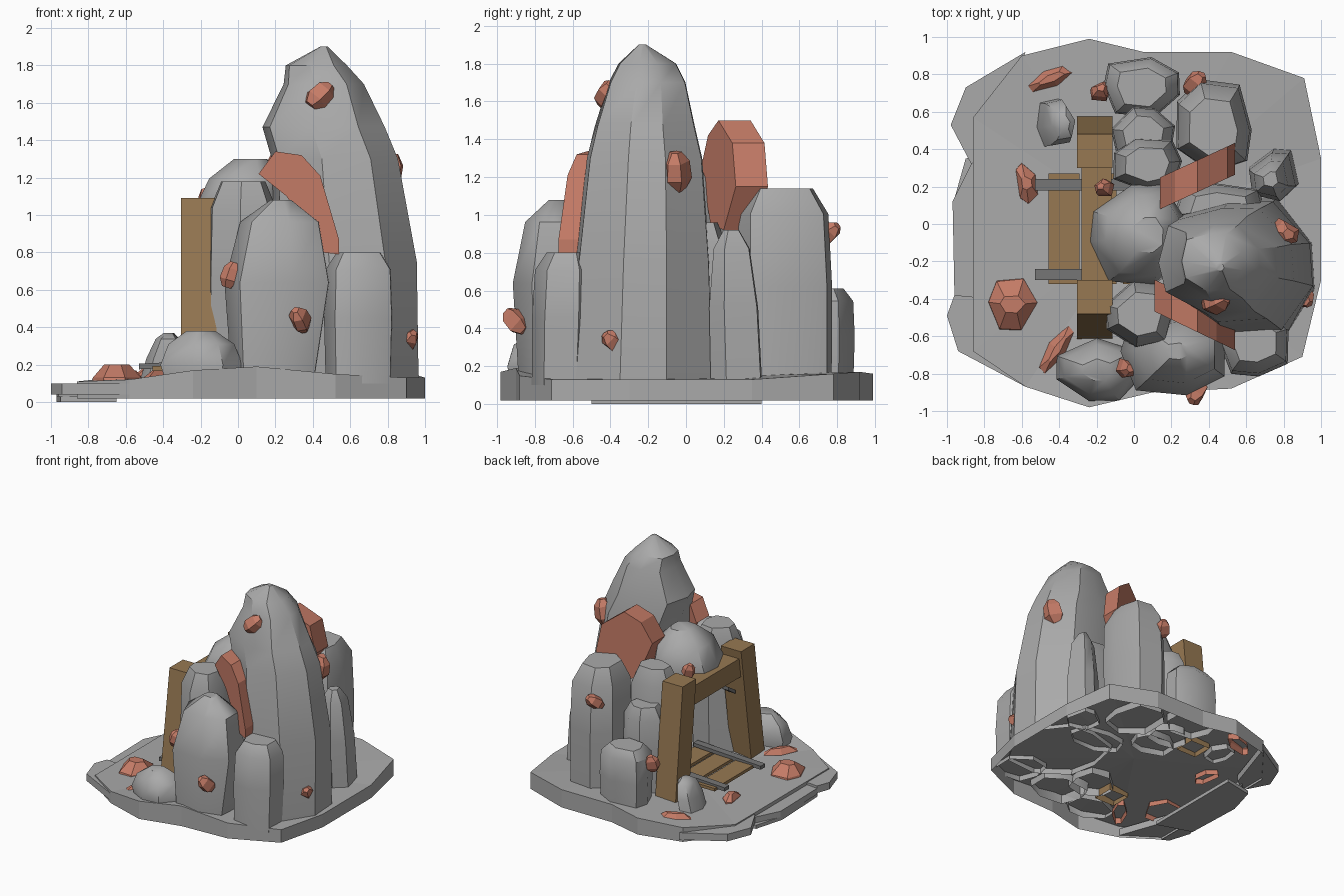
import bpy, bmesh, math, random
from mathutils import Vector

random.seed(11)
cube = bpy.data.objects.get("Cube")
if cube:
    bpy.data.objects.remove(cube, do_unlink=True)


def material(name, red, green, blue):
    mat = bpy.data.materials.new(name)
    mat.use_nodes = True
    colour = (red, green, blue, 1)
    mat.diffuse_color = colour
    mat.node_tree.nodes["Principled BSDF"].inputs["Base Color"].default_value = colour
    return mat


STONE = material("stone grey", .4, .4, .4)
IRON = material("rail grey", .18, .18, .18)
WOOD = material("timber brown", .31, .19, .085)
ORE = material("copper ore", .56, .2, .135)


def finish(name, bm, mat, smooth=None):
    bmesh.ops.recalc_face_normals(bm, faces=bm.faces)
    mesh = bpy.data.meshes.new(name)
    bm.to_mesh(mesh)
    bm.free()
    mesh.materials.append(mat)
    obj = bpy.data.objects.new(name, mesh)
    bpy.context.collection.objects.link(obj)
    if smooth:
        bpy.ops.object.select_all(action='DESELECT')
        obj.select_set(True)
        bpy.context.view_layer.objects.active = obj
        bpy.ops.object.shade_smooth_by_angle(angle=math.radians(smooth))
    return obj


def skin(bm, loops, bottom):
    """Join equal point loops with faces and cap the ends."""
    rows = [[bm.verts.new(p) for p in loop] for loop in loops]
    count = len(rows[0])
    for low, high in zip(rows, rows[1:]):
        for i in range(count):
            j = (i + 1) % count
            bm.faces.new((low[i], low[j], high[j], high[i]))
    bm.faces.new(rows[-1])
    if bottom:
        bm.faces.new(rows[0][::-1])


def loft(name, rings, mat, sides, bottom=False, smooth=None):
    """Boxy rings given as (centre x, centre y, radius x, radius y, z)."""
    bm = bmesh.new()
    turn = random.random()
    angles = [math.tau * (i + turn + random.uniform(-.2, .2)) / sides for i in range(sides)]
    unit = []
    for a in angles:
        c, s = math.cos(a), math.sin(a)
        size = random.uniform(.98, 1.05) / (abs(c) ** 3 + abs(s) ** 3) ** (1 / 3)
        unit.append((c * size, s * size))
    skin(bm, [[(x + rx * c, y + ry * s, z) for c, s in unit] for x, y, rx, ry, z in rings], bottom)
    return finish(name, bm, mat, smooth)


COLUMN = [(0, .78), (.55, 1), (.88, .75), (1, .2)]
BLOCK = [(0, .97), (.5, 1.02), (.87, .97), (1, .65)]
BOULDER = [(0, .85), (.35, 1), (.75, .8), (1, .35)]
TAPER = [(0, 1), (.5, .95), (.88, .7), (1, .3)]


def rock(name, x, y, rx, ry, top, shape, base=.1, sides=8, lean=(0, 0)):
    rings = [(x + lean[0] * h, y + lean[1] * h, rx * s, ry * s, base + (top - base) * h)
             for h, s in shape]
    return loft(name, rings, STONE, sides, base > .5, 40)


# Ground plate: open underneath, with a gently uneven rim
RIM = [(-.6, .9, .14), (-.24, .99, .16), (.05, .92, .17), (.52, .92, .17), (.91, .78, .16),
       (1, .35, .13), (1, -.3, .13), (.9, -.71, .13), (.52, -.88, .15), (.1, -.9, .19),
       (-.24, -.98, .17), (-.58, -.87, .12), (-.86, -.68, .11), (-.86, .57, .11)]
bm = bmesh.new()
bottom = [bm.verts.new((x, y, .02)) for x, y, z in RIM]
upper = [bm.verts.new(p) for p in RIM]
middle = bm.verts.new((0, 0, .15))
for i in range(len(RIM)):
    j = (i + 1) % len(RIM)
    bm.faces.new((bottom[i], bottom[j], upper[j], upper[i]))
    bm.faces.new((upper[i], upper[j], middle))
finish("ground", bm, STONE)


def slab(name, outline, low, high):
    bm = bmesh.new()
    skin(bm, [[(x, y, z) for x, y in outline] for z in (low, high)], True)
    finish(name, bm, STONE)


# Stepped ledges along the open side
slab("ledge_back", [(-.58, .92), (-.9, .73), (-.98, .53), (-.87, .32), (-.75, .4)], .04, .1)
slab("ledge_middle", [(-.87, .32), (-.97, .12), (-.96, -.38), (-.8, -.5), (-.8, .4)], .03, .08)
slab("ledge_front", [(-.96, -.38), (-1, -.49), (-.94, -.68), (-.58, -.87), (-.75, -.4)], .04, .1)
slab("ledge_foot", [(-.65, .4), (-.9, .35), (-.97, .1), (-.95, -.4), (-.65, -.5)], 0, .03)

# Main spire
loft("spire", [(.6, -.23, .36, .38, .1), (.57, -.22, .38, .35, .75), (.52, -.21, .33, .3, 1.3),
               (.46, -.21, .32, .26, 1.47), (.46, -.2, .21, .2, 1.7), (.42, -.2, .16, .15, 1.8),
               (.46, -.23, .02, .02, 1.9)], STONE, 9, smooth=32)

# Surrounding rocks
rock("front_rock", .19, -.71, .28, .22, 1.08, COLUMN, sides=7, lean=(.04, .03))
rock("front_right_rock", .645, -.64, .18, .18, .8, BLOCK, sides=7, lean=(0, .02))
rock("front_low_rock", -.2, -.78, .22, .165, .38, BOULDER, sides=7)
rock("front_side_rock", .03, -.48, .18, .18, 1.18, BLOCK, sides=7)
rock("entrance_dome", 0, -.06, .25, .27, 1.3, BOULDER, base=.88, lean=(.07, 0))
rock("back_side_rock", .07, .32, .18, .14, 1.12, BLOCK, sides=7)
rock("back_step_rock", .05, .49, .17, .13, .86, BLOCK, sides=7)
rock("back_low_rock", .04, .73, .2, .16, .61, BLOCK, sides=7)
rock("back_corner_rock", .42, .53, .2, .245, 1.14, BLOCK, sides=7, lean=(0, -.02))
rock("right_side_rock", .75, .27, .13, .135, .92, TAPER, sides=6, lean=(-.02, -.03))
rock("tunnel_end_rock", .46, .08, .24, .13, .96, BLOCK, sides=7)
rock("small_rock", -.44, .54, .09, .13, .37, TAPER, sides=6, lean=(.07, 0))


def beam(name, start, end, width, depth, mat, bottom=True):
    """Square bar between two points, with its ends cut square to an axis."""
    bm = bmesh.new()
    a, b = Vector(start), Vector(end)
    run = b - a
    axis = max(range(3), key=lambda k: abs(run[k]))
    u = Vector((0, 1, 0)) if axis == 0 else Vector((1, 0, 0))
    v = Vector((0, 1, 0)) if axis == 2 else Vector((0, 0, 1))
    corners = [u * width * p + v * depth * q for p, q in ((-.5, -.5), (.5, -.5), (.5, .5), (-.5, .5))]
    skin(bm, [[a + c for c in corners], [b + c for c in corners]], bottom)
    finish(name, bm, mat)


# Timber entrance frame, posts leaning towards each other
for side, label in ((-1, "front"), (1, "back")):
    y = side * .24 - .03
    beam(label + "_post", (-.21, side * .51 - .02, .1), (-.21, side * .39, 1.09), .19, .18, WOOD, False)
    beam(label + "_rail", (-.53, y, .19), (.1, y, .22), .06, .03, IRON)
beam("lintel", (-.2, -.4, .94), (-.2, .4, .94), .16, .16, WOOD)
beam("frame_bracket", (-.2, -.33, .72), (-.2, -.24, .78), .06, .03, IRON)

# Track sleepers
for i in range(3):
    x = -.375 + i * .2
    beam("sleeper_" + str(i + 1), (x, -.32, .18), (x, .27, .18), .165, .025, WOOD)


def shard(name, outline, middle, slope, half):
    """Upright plate with an x-z outline, turned by sliding y along x."""
    bm = bmesh.new()
    skin(bm, [[(x, middle + slope * x + side * half, z) for x, z in outline]
              for side in (-1, 1)], True)
    finish(name, bm, ORE)


# Large ore shards
shard("front_shard", [(.11, 1.22), (.2, 1.34), (.34, 1.32), (.44, 1.21), (.54, .87),
                      (.54, .79), (.45, .8), (.26, 1.1)], -.33, -.48, .085)
shard("back_shard", [(.14, 1.25), (.22, 1.42), (.34, 1.5), (.5, 1.38), (.54, 1.15),
                     (.4, .92), (.25, .95)], .1, .46, .085)

CHUNK = [(-1, .5), (-.4, 1), (.5, .9), (1, .4)]


def lump(name, place, size, direction):
    rings = [(0, 0, size * .75 * s, size * .75 * s, size * h) for h, s in CHUNK]
    obj = loft(name, rings, ORE, 5, True)
    obj.location = place
    obj.rotation_mode = 'QUATERNION'
    obj.rotation_quaternion = Vector(direction).to_track_quat('Z', 'Y')


# Ore lumps set in the rock
LUMPS = [(.8, -.05, 1.23, .105), (.44, -.42, 1.64, .08), (.33, -.9, .44, .075),
         (-.04, -.77, .68, .07), (.91, -.38, .33, .07), (.33, .75, .9, .075),
         (-.18, .71, .5, .07), (-.16, .19, 1.08, .065)]
for i, (x, y, z, size) in enumerate(LUMPS):
    tilt = (random.uniform(-1, 1), random.uniform(-1, 1), .8)
    lump("ore_lump_" + str(i + 1), (x, y, z), size, tilt)


def ground_ore(name, x, y, rx, ry, height, turn):
    """Low open-bottomed mound sunk into the ground."""
    rings = [(0, 0, rx, ry, .08), (0, 0, rx * .95, ry * .9, .13), (0, 0, rx * .5, ry * .3, height)]
    obj = loft(name, rings, ORE, 6)
    obj.location = (x, y, 0)
    obj.rotation_euler.z = math.radians(turn)


# Ore pieces lying on the ground
ground_ore("ground_ore_front", -.65, -.43, .135, .15, .2, 0)
ground_ore("ground_ore_side", -.575, .22, .055, .12, .17, 10)
ground_ore("ground_ore_back", -.44, .78, .145, .065, .18, 22)
ground_ore("ground_ore_corner", -.41, -.67, .15, .06, .17, 58)
